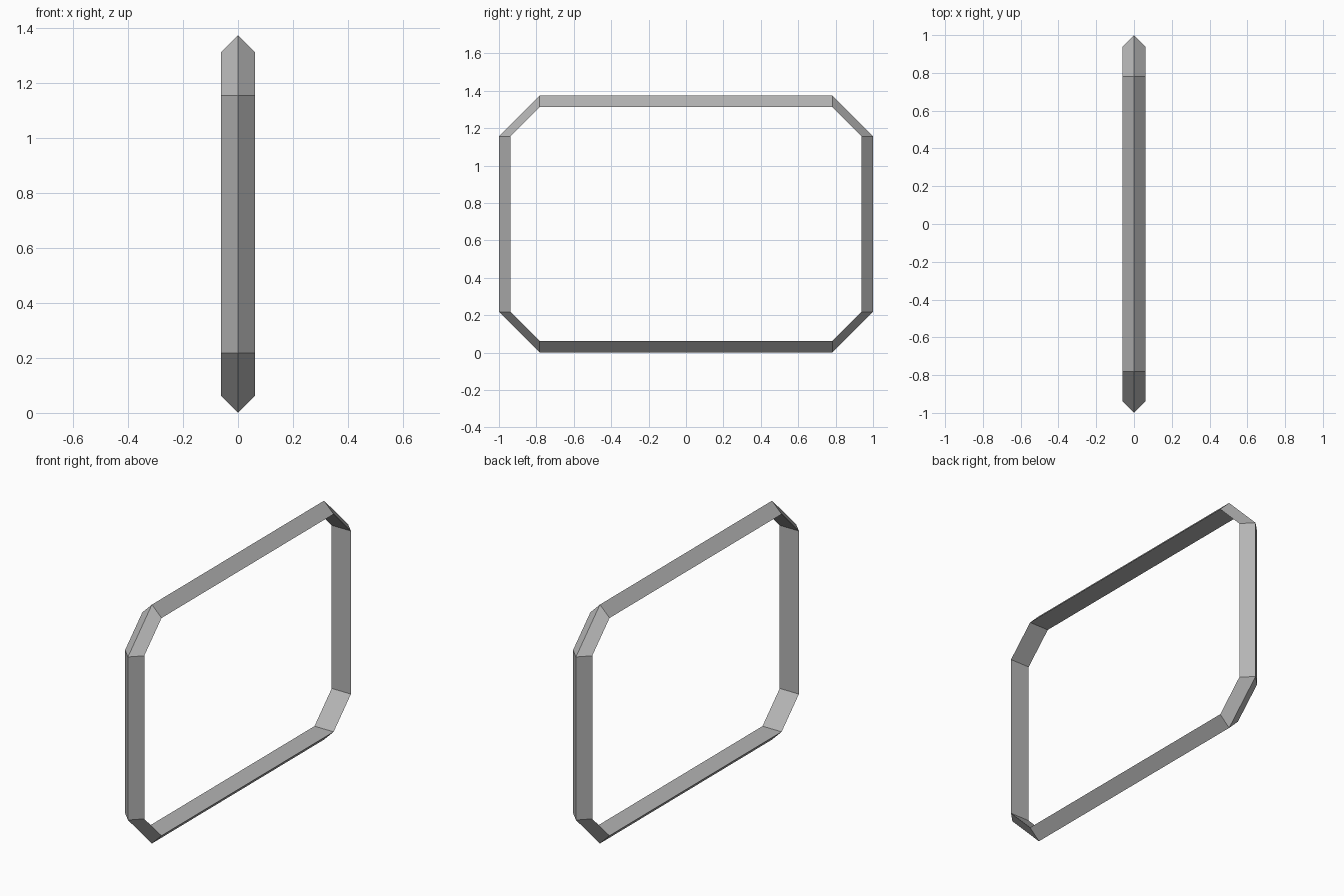
import bpy, bmesh

if "Cube" in bpy.data.objects:
    bpy.data.objects.remove(bpy.data.objects["Cube"])

H = 1.374          # total height
HY, HZ = 1.0, H / 2
CUT = 0.218        # corner chamfer
T = 0.061          # bar depth and half width


def octagon(bm, x, inset):
    """Chamfered rectangle in the YZ plane; straight runs keep their length."""
    a, b = HY - CUT, HZ - CUT
    y, z = HY - inset, HZ - inset
    pts = [(y, -b), (y, b), (a, z), (-a, z), (-y, b), (-y, -b), (-a, -z), (a, -z)]
    return [bm.verts.new((x, py, pz + HZ)) for py, pz in pts]


# Ring with a triangular section: outer ridge and flat inner band
bm = bmesh.new()
loops = [octagon(bm, 0, 0), octagon(bm, T, T), octagon(bm, -T, T)]
for k in range(3):
    p, q = loops[k], loops[(k + 1) % 3]
    for i in range(8):
        j = (i + 1) % 8
        bm.faces.new((p[i], p[j], q[j], q[i]))
bmesh.ops.recalc_face_normals(bm, faces=bm.faces)

mesh = bpy.data.meshes.new("octagonal_frame")
bm.to_mesh(mesh)
bm.free()

# Darker grey finish
grey = bpy.data.materials.new("dark_grey")
grey.diffuse_color = (0.46, 0.46, 0.46, 1)
grey.use_nodes = True
grey.node_tree.nodes["Principled BSDF"].inputs["Base Color"].default_value = grey.diffuse_color
mesh.materials.append(grey)
bpy.context.collection.objects.link(bpy.data.objects.new("octagonal_frame", mesh))
